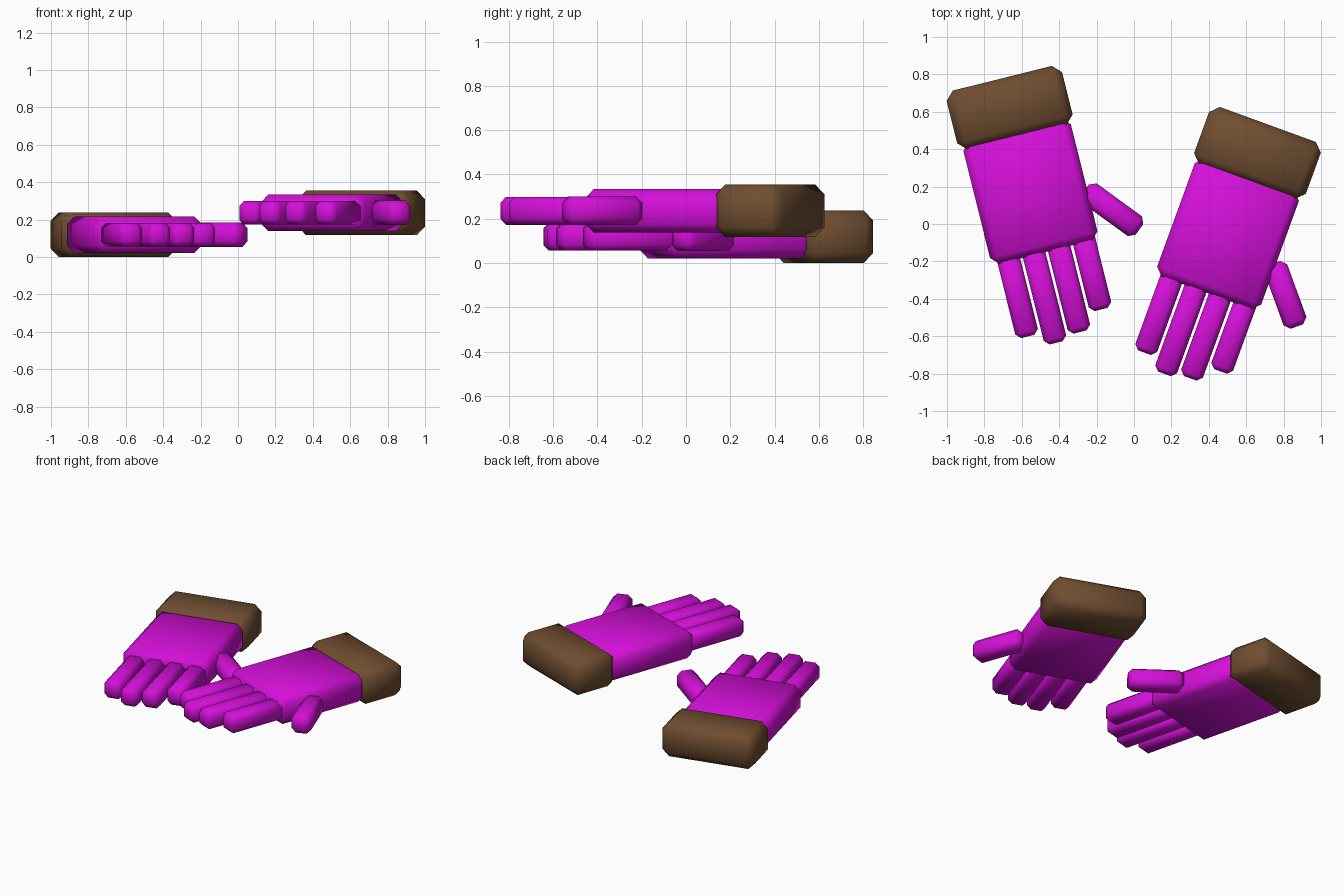
import bpy, bmesh
from math import radians
from mathutils import Matrix, Vector

cube = bpy.data.objects.get("Cube")
if cube:
    bpy.data.objects.remove(cube, do_unlink=True)


def make_material(name, color):
    mat = bpy.data.materials.new(name)
    mat.use_nodes = True
    mat.diffuse_color = color
    mat.node_tree.nodes["Principled BSDF"].inputs["Base Color"].default_value = color
    return mat


magenta = make_material("magenta", (0.66, 0.005, 0.69, 1))
brown = make_material("brown", (0.16, 0.075, 0.03, 1))


def soft_block(name, size, center, chamfer, mat, placement, turn=0):
    """Box with chamfered edges and smooth shading, placed in the glove's frame."""
    bm = bmesh.new()
    bmesh.ops.create_cube(bm, size=1, matrix=Matrix.Diagonal((*size, 1)))
    bmesh.ops.bevel(bm, geom=bm.edges[:], offset=chamfer, segments=1,
                    affect='EDGES', profile=0.5)
    for face in bm.faces:
        face.smooth = True
    mesh = bpy.data.meshes.new(name)
    bm.to_mesh(mesh)
    bm.free()
    mesh.materials.append(mat)
    obj = bpy.data.objects.new(name, mesh)
    obj.matrix_world = (placement @ Matrix.Translation(center)
                        @ Matrix.Rotation(radians(turn), 4, 'Z'))
    bpy.context.collection.objects.link(obj)
    return obj


# Finger name, sideways position, tip position
FINGERS = [("little_finger", -0.202, -1.21), ("ring_finger", -0.063, -1.28),
           ("middle_finger", 0.075, -1.255), ("index_finger", 0.214, -1.165)]
FINGER_BASE = -0.74


def build_glove(side, origin, angle):
    """Glove around its cuff centre, with the fingers pointing along -y."""
    place = Matrix.Translation(origin) @ Matrix.Rotation(radians(angle), 4, 'Z')
    # Cuff and palm
    soft_block(side + "_cuff", (0.636, 0.324, 0.238), (0, 0, 0), 0.045, brown, place)
    soft_block(side + "_palm", (0.592, 0.67, 0.195), (0, -0.46, 0), 0.04, magenta, place)
    # Fingers
    for name, x, tip in FINGERS:
        soft_block(f"{side}_{name}", (0.124, FINGER_BASE - tip, 0.126),
                   (x, (FINGER_BASE + tip) / 2, 0), 0.026, magenta, place)
    # Thumb
    soft_block(side + "_thumb", (0.36, 0.13, 0.13), (0.4, -0.662, 0), 0.03,
               magenta, place, turn=-50)


build_glove("right_glove", Vector((-0.665, 0.622, 0.119)), 14)
build_glove("left_glove", Vector((0.66, 0.38, 0.236)), -20)
